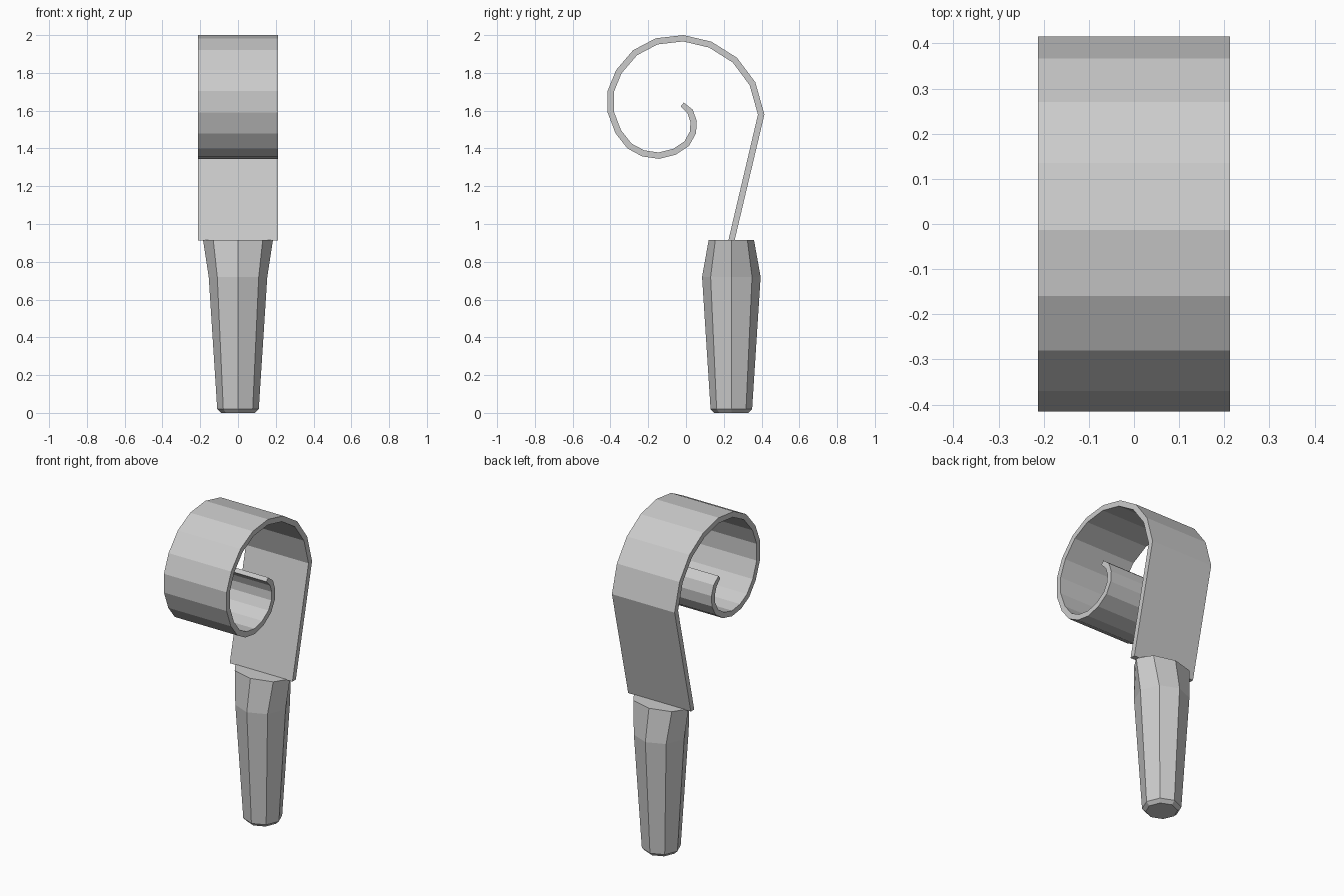
import bpy
import bmesh
from math import cos, sin, tau
from mathutils import Vector

if "Cube" in bpy.data.objects:
    bpy.data.objects.remove(bpy.data.objects["Cube"], do_unlink=True)

GREY = (0.6, 0.6, 0.6, 1)
grey = bpy.data.materials.new("plain grey")
grey.use_nodes = True
grey.diffuse_color = GREY
grey.node_tree.nodes["Principled BSDF"].inputs["Base Color"].default_value = GREY


def loft(name, rings):
    """Join matching closed rings of points and cap both ends."""
    bm = bmesh.new()
    loops = [[bm.verts.new(p) for p in ring] for ring in rings]
    count = len(loops[0])
    for low, high in zip(loops, loops[1:]):
        for i in range(count):
            j = (i + 1) % count
            bm.faces.new((low[i], low[j], high[j], high[i]))
    bm.faces.new(loops[0][::-1])
    bm.faces.new(loops[-1])
    bmesh.ops.recalc_face_normals(bm, faces=bm.faces)
    mesh = bpy.data.meshes.new(name)
    bm.to_mesh(mesh)
    bm.free()
    mesh.materials.append(grey)
    obj = bpy.data.objects.new(name, mesh)
    bpy.context.collection.objects.link(obj)
    return obj


# Eight-sided handle: height, half width, half depth
HANDLE_Y = 0.24
SIDES = 8
sections = [(0, 0.09, 0.09), (0.02, 0.11, 0.11),
            (0.72, 0.155, 0.155), (0.915, 0.185, 0.12)]
loft("handle", [[(rx * cos(tau * i / SIDES), HANDLE_Y + ry * sin(tau * i / SIDES), z)
                 for i in range(SIDES)] for z, rx, ry in sections])

# Curled strip: outer profile in y and z, from the handle to the inner tip
HALF_WIDTH, THICKNESS = 0.213, 0.033
outer = [Vector(p) for p in (
    (0.257, 0.912), (0.415, 1.58), (0.367, 1.75), (0.27, 1.88), (0.135, 1.965),
    (-0.013, 2.0), (-0.16, 1.983), (-0.28, 1.92), (-0.37, 1.815), (-0.415, 1.705),
    (-0.415, 1.59), (-0.373, 1.48), (-0.31, 1.4), (-0.232, 1.358), (-0.143, 1.345),
    (-0.055, 1.367), (0.017, 1.415), (0.053, 1.48), (0.057, 1.545), (0.036, 1.605),
    (-0.012, 1.643))]


def side_normal(a, b):
    d = (b - a).normalized()
    return Vector((-d.y, d.x))


# Mitred inner profile at constant thickness
normals = [side_normal(a, b) for a, b in zip(outer, outer[1:])]
inner = [outer[0] - Vector((THICKNESS, 0))]
for p, n, m in zip(outer[1:-1], normals, normals[1:]):
    inner.append(p + (n + m) * THICKNESS / (1 + n.dot(m)))
inner.append(outer[-1] + normals[-1] * THICKNESS * 0.8)

loft("curled_strip", [[(x, o.x, o.y), (x, i.x, i.y), (-x, i.x, i.y), (-x, o.x, o.y)]
                      for x in [HALF_WIDTH] for o, i in zip(outer, inner)])
